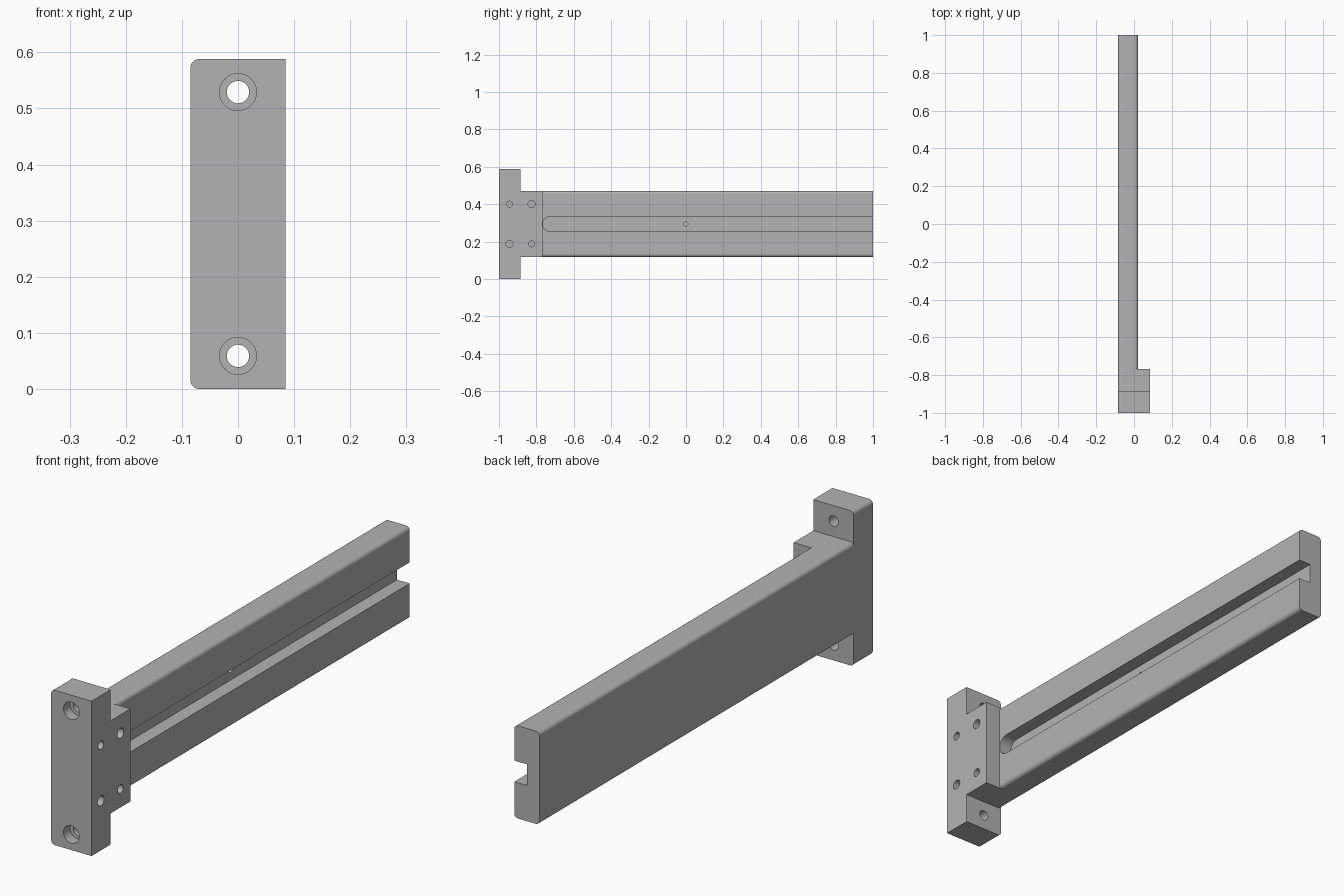
import bpy, bmesh
from math import radians, sin, cos
from mathutils import Vector, Matrix

cube = bpy.data.objects.get("Cube")
if cube:
    bpy.data.objects.remove(cube, do_unlink=True)

grey = bpy.data.materials.new("machined_grey")
grey.use_nodes = True
COLOUR = (0.45, 0.45, 0.45, 1)
grey.diffuse_color = COLOUR
grey.node_tree.nodes["Principled BSDF"].inputs["Base Color"].default_value = COLOUR

MID = 0.294      # mid height of the part
FILLET = 0.016


def add_object(name, bm):
    bmesh.ops.recalc_face_normals(bm, faces=bm.faces)
    mesh = bpy.data.meshes.new(name)
    bm.to_mesh(mesh)
    bm.free()
    mesh.materials.append(grey)
    obj = bpy.data.objects.new(name, mesh)
    bpy.context.collection.objects.link(obj)
    return obj


def outline(u0, u1, half, r_low, r_high, steps=6):
    """Rectangle about MID whose low-u and high-u corners have their own radius."""
    corners = [(u0, -1, r_low, 180), (u1, -1, r_high, 270),
               (u1, 1, r_high, 0), (u0, 1, r_low, 90)]
    points = []
    for u, side, r, start in corners:
        cu = u + r if u == u0 else u - r
        cv = MID + side * (half - r)
        for i in range(steps + 1 if r else 1):
            a = radians(start + 90 * i / steps)
            points.append((cu + r * cos(a), cv + r * sin(a)))
    return points


def prism(name, points, axis, start, end):
    """Extrude an outline of (x, z) along y, or of (y, z) along x."""
    bm = bmesh.new()
    verts = [bm.verts.new((u, start, v) if axis == "y" else (start, u, v))
             for u, v in points]
    face = bm.faces.new(verts)
    new = bmesh.ops.extrude_face_region(bm, geom=[face])["geom"]
    shift = Vector((0, end - start, 0) if axis == "y" else (end - start, 0, 0))
    bmesh.ops.translate(bm, vec=shift,
                        verts=[g for g in new if isinstance(g, bmesh.types.BMVert)])
    return add_object(name, bm)


def drill(name, axis, start, end, a, z, radius):
    """Cylinder along y at x=a, or along x at y=a."""
    centre = (start + end) / 2
    if axis == "y":
        matrix = Matrix.Translation((a, centre, z)) @ Matrix.Rotation(radians(90), 4, "X")
    else:
        matrix = Matrix.Translation((centre, a, z)) @ Matrix.Rotation(radians(90), 4, "Y")
    bm = bmesh.new()
    bmesh.ops.create_cone(bm, cap_ends=True, segments=32, radius1=radius,
                          radius2=radius, depth=end - start, matrix=matrix)
    return add_object(name, bm)


def combine(target, other, operation):
    mod = target.modifiers.new(operation.lower(), "BOOLEAN")
    mod.operation = operation
    mod.solver = "EXACT"
    mod.object = other
    bpy.context.view_layer.objects.active = target
    bpy.ops.object.modifier_apply(modifier=mod.name)
    bpy.data.objects.remove(other, do_unlink=True)


# Solid body: mounting plate, shoulder block and long bar
arm = prism("slotted_mounting_arm", outline(-0.085, 0.085, MID, FILLET, 0), "y", -1, -0.885)
shoulder = prism("shoulder", outline(-0.085, 0.085, 0.176, FILLET, 0), "y", -0.885, -0.767)
bar = prism("bar", outline(-0.085, 0.021, 0.176, FILLET, FILLET), "y", -0.767, 1)
combine(arm, shoulder, "UNION")
combine(arm, bar, "UNION")

# Long slot with a rounded inner end, open at the back
slot = prism("slot_cutter", outline(-0.766, 1.1, 0.04, 0.0395, 0), "x", -0.032, 0.06)
# keep the shoulder face whole
combine(arm, slot, "DIFFERENCE")
combine(arm, drill("slot_hole_cutter", "x", -0.065, 0, 0, MID, 0.011), "DIFFERENCE")

# Counterbored screw holes through the plate
for side in (-1, 1):
    z = MID + side * 0.235
    combine(arm, drill("screw_cutter", "y", -1.1, -0.8, 0, z, 0.02), "DIFFERENCE")
    combine(arm, drill("counterbore_cutter", "y", -1.1, -0.96, 0, z, 0.033), "DIFFERENCE")

# Blind screw and dowel holes in the side; the larger pair is diagonal
for y, side, radius in ((-0.944, -1, 0.019), (-0.944, 1, 0.016),
                        (-0.826, -1, 0.016), (-0.826, 1, 0.019)):
    combine(arm, drill("side_hole_cutter", "x", 0, 0.2, y, MID + side * 0.106, radius),
            "DIFFERENCE")

# Smooth fillets and bores, crisp flat faces
bpy.ops.object.select_all(action="DESELECT")
arm.select_set(True)
bpy.context.view_layer.objects.active = arm
bpy.ops.object.shade_smooth_by_angle(angle=radians(30))
weighted = arm.modifiers.new("flat_face_normals", "WEIGHTED_NORMAL")
weighted.keep_sharp = True
